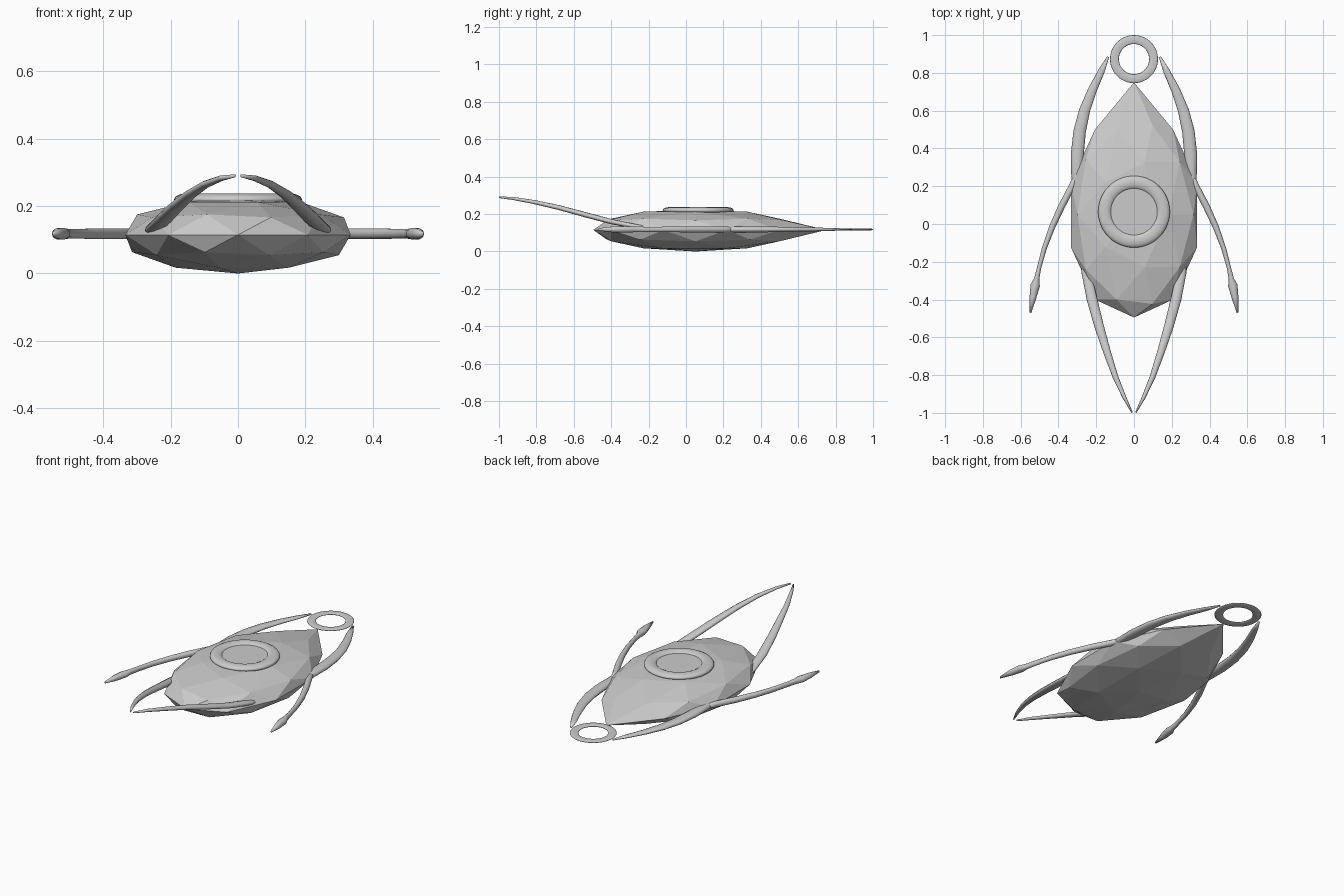
import bpy, bmesh, math
from mathutils import Vector

if "Cube" in bpy.data.objects:
    bpy.data.objects.remove(bpy.data.objects["Cube"])


def make_object(name, bm, smooth=False):
    bmesh.ops.recalc_face_normals(bm, faces=bm.faces)
    mesh = bpy.data.meshes.new(name)
    bm.to_mesh(mesh)
    bm.free()
    obj = bpy.data.objects.new(name, mesh)
    bpy.context.collection.objects.link(obj)
    if smooth:
        for p in mesh.polygons:
            p.use_smooth = True
    return obj


def flat_ring(name, loc, major, minor, height):
    bpy.ops.mesh.primitive_torus_add(major_radius=major, minor_radius=minor,
                                     major_segments=48, minor_segments=12, location=loc)
    obj = bpy.context.object
    obj.name = name
    obj.scale.z = height / (2 * minor)
    bpy.ops.object.shade_smooth()


def blade(name, stations, side, sections=10):
    """Loft ellipses (x, y, z, width, thickness) along a path."""
    bm = bmesh.new()
    pts = [Vector((side * s[0], s[1], s[2])) for s in stations]
    rings = []
    for i, (p, s) in enumerate(zip(pts, stations)):
        tangent = (pts[min(i + 1, len(pts) - 1)] - pts[max(i - 1, 0)]).normalized()
        across = tangent.cross(Vector((0, 0, 1))).normalized()
        up = across.cross(tangent)
        ring = []
        for k in range(sections):
            a = 2 * math.pi * k / sections
            ring.append(bm.verts.new(p + across * math.cos(a) * s[3] / 2
                                     + up * math.sin(a) * s[4] / 2))
        rings.append(ring)
    for r0, r1 in zip(rings, rings[1:]):
        for k in range(sections):
            j = (k + 1) % sections
            bm.faces.new((r0[k], r0[j], r1[j], r1[k]))
    bm.faces.new(rings[0])
    bm.faces.new(rings[-1])
    make_object(name, bm, True)


# Faceted hull: stretched icosphere with a drawn-out nose
bm = bmesh.new()
bmesh.ops.create_icosphere(bm, subdivisions=2, radius=1)
for v in bm.verts:
    x, y, z = v.co
    ny = 0.05 + 0.556 * y
    if y > 0.98:
        ny = 0.75
    elif y < -0.98:
        ny = -0.495
    v.co = (0.352 * x, ny, min(0.115 + 0.115 * z, 0.222))
make_object("hull", bm)

# Raised ring and flat disc on top
flat_ring("top_ring", (0, 0.065, 0.22), 0.155, 0.035, 0.035)
bpy.ops.mesh.primitive_cylinder_add(vertices=48, radius=0.14, depth=0.02,
                                    location=(0, 0.065, 0.216))
bpy.context.object.name = "top_disc"

# Thin ring at the nose
flat_ring("nose_ring", (0, 0.873, 0.118), 0.1035, 0.0235, 0.012)

# Curved arms: nose, side and raised tail pairs
nose_arm = [(0.137, 0.885, 0.118, 0.012, 0.008), (0.172, 0.81, 0.118, 0.035, 0.014),
            (0.22, 0.71, 0.118, 0.047, 0.02), (0.262, 0.60, 0.118, 0.058, 0.025),
            (0.288, 0.49, 0.118, 0.066, 0.03), (0.30, 0.37, 0.118, 0.068, 0.034),
            (0.302, 0.25, 0.118, 0.06, 0.034), (0.29, 0.12, 0.118, 0.035, 0.025)]
side_arm = [(0.29, 0.30, 0.118, 0.02, 0.02), (0.328, 0.20, 0.118, 0.035, 0.034),
            (0.385, 0.09, 0.118, 0.036, 0.034), (0.435, -0.02, 0.118, 0.032, 0.032),
            (0.475, -0.13, 0.118, 0.026, 0.03), (0.502, -0.23, 0.118, 0.022, 0.03),
            (0.515, -0.29, 0.118, 0.028, 0.032), (0.523, -0.325, 0.118, 0.05, 0.036),
            (0.535, -0.39, 0.118, 0.036, 0.034), (0.548, -0.47, 0.118, 0.008, 0.012)]
tail_arm = [(0.262, -0.14, 0.115, 0.03, 0.02), (0.252, -0.26, 0.132, 0.05, 0.026),
            (0.222, -0.40, 0.16, 0.056, 0.028), (0.185, -0.54, 0.197, 0.05, 0.028),
            (0.142, -0.68, 0.235, 0.04, 0.026), (0.098, -0.81, 0.264, 0.03, 0.022),
            (0.05, -0.92, 0.283, 0.02, 0.017), (0.01, -0.998, 0.29, 0.008, 0.009)]
for side, label in ((-1, "left"), (1, "right")):
    blade("nose_arm_" + label, nose_arm, side)
    blade("side_arm_" + label, side_arm, side)
    blade("tail_arm_" + label, tail_arm, side)
